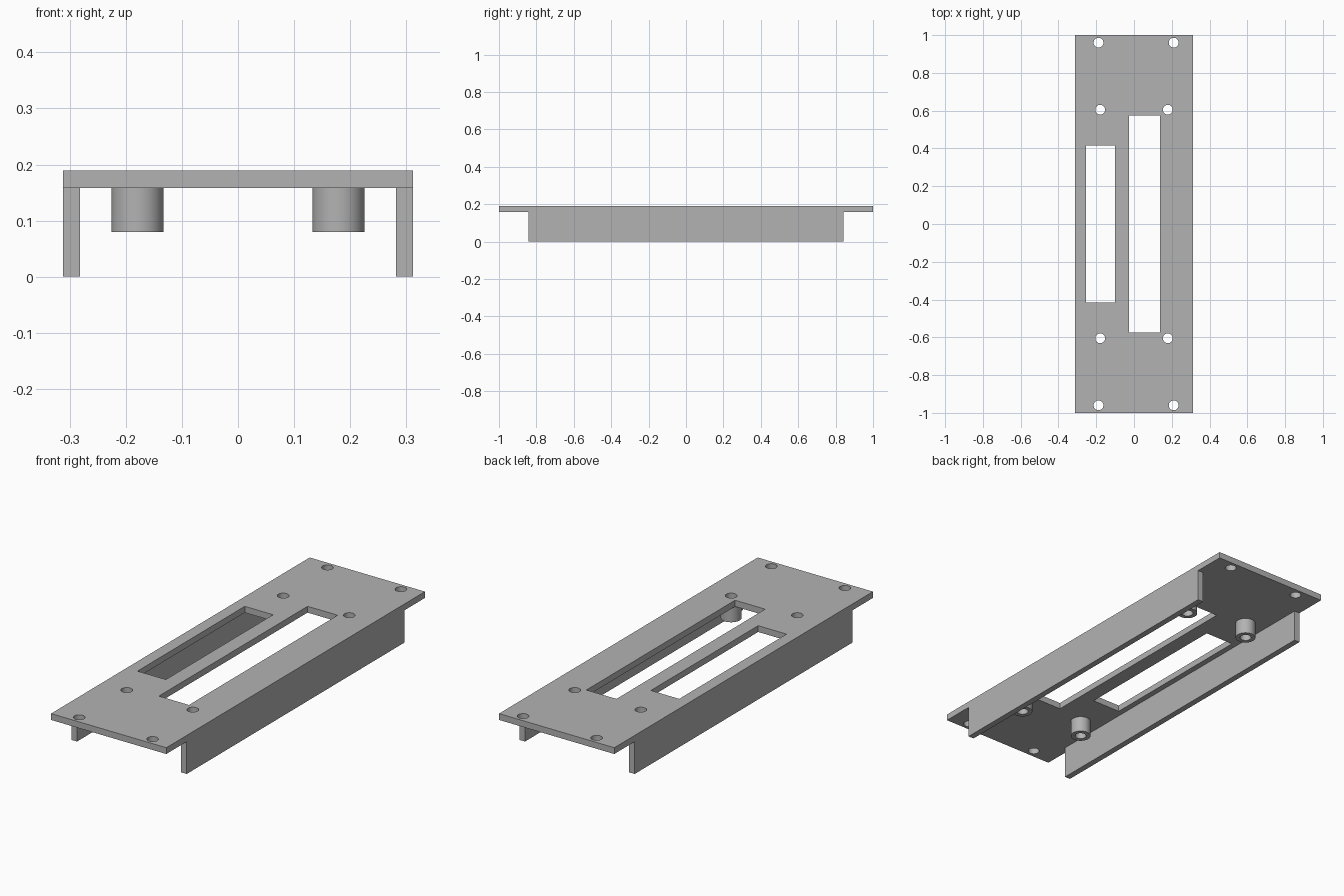
import bpy
import bmesh
import math

old = bpy.data.objects.get("Cube")
if old:
    bpy.data.objects.remove(old, do_unlink=True)

grey = bpy.data.materials.new("plain_grey")
grey.use_nodes = True
colour = (0.45, 0.45, 0.45, 1)
grey.diffuse_color = colour
grey.node_tree.nodes["Principled BSDF"].inputs["Base Color"].default_value = colour


def rect(x0, x1, y):
    return [(x0, -y), (x1, -y), (x1, y), (x0, y)]


def circle(x, y, r, n=48):
    steps = [2 * math.pi * i / n for i in range(n)]
    return [(x + r * math.cos(a), y + r * math.sin(a)) for a in steps]


def extrude(name, loops, z0, z1, smooth=False):
    """Extrude an outline (first loop) with holes (other loops) from z0 to z1."""
    curve = bpy.data.curves.new(name, "CURVE")
    curve.dimensions = "2D"
    curve.fill_mode = "BOTH"
    curve.extrude = (z1 - z0) / 2
    for loop in loops:
        spline = curve.splines.new("POLY")
        spline.points.add(len(loop) - 1)
        for point, (x, y) in zip(spline.points, loop):
            point.co = (x, y, 0, 1)
        spline.use_cyclic_u = True
    obj = bpy.data.objects.new(name, curve)
    bpy.context.collection.objects.link(obj)
    bpy.ops.object.select_all(action="DESELECT")
    obj.select_set(True)
    bpy.context.view_layer.objects.active = obj
    bpy.ops.object.convert(target="MESH")
    obj = bpy.context.view_layer.objects.active
    # Weld the caps to the walls
    bm = bmesh.new()
    bm.from_mesh(obj.data)
    bmesh.ops.remove_doubles(bm, verts=bm.verts, dist=1e-5)
    bmesh.ops.recalc_face_normals(bm, faces=bm.faces)
    bmesh.ops.translate(bm, verts=bm.verts, vec=(0, 0, (z0 + z1) / 2))
    for face in bm.faces:
        face.smooth = False
    bm.to_mesh(obj.data)
    bm.free()
    obj.data.materials.clear()
    obj.data.materials.append(grey)
    if smooth:
        bpy.ops.object.shade_smooth_by_angle(angle=math.radians(30))
    return obj


half_width, top, under = 0.312, 0.189, 0.158
hole = 0.026
post_x, post_y = 0.179, 0.605

# Top plate with two slots, corner screw holes and post holes
loops = [rect(-half_width, half_width, 1.0),
         rect(-0.254, -0.10, 0.415),
         rect(-0.026, 0.137, 0.575)]
for sy in (-1, 1):
    loops += [circle(x, sy * 0.96, hole) for x in (-0.188, 0.21)]
    loops += [circle(sx * post_x, sy * post_y, hole) for sx in (-1, 1)]
extrude("top_plate", loops, under, top, smooth=True)

# Side rails and hollow mounting posts
for side, s in (("right", -1), ("left", 1)):
    edges = sorted((s * half_width, s * (half_width - 0.03)))
    extrude(side + "_rail", [rect(*edges, 0.842)], 0, under)
    for end, sy in (("front", -1), ("back", 1)):
        x, y = s * post_x, sy * post_y
        extrude(f"{end}_{side}_post",
                [circle(x, y, 0.0465), circle(x, y, hole)], 0.08, under, smooth=True)
